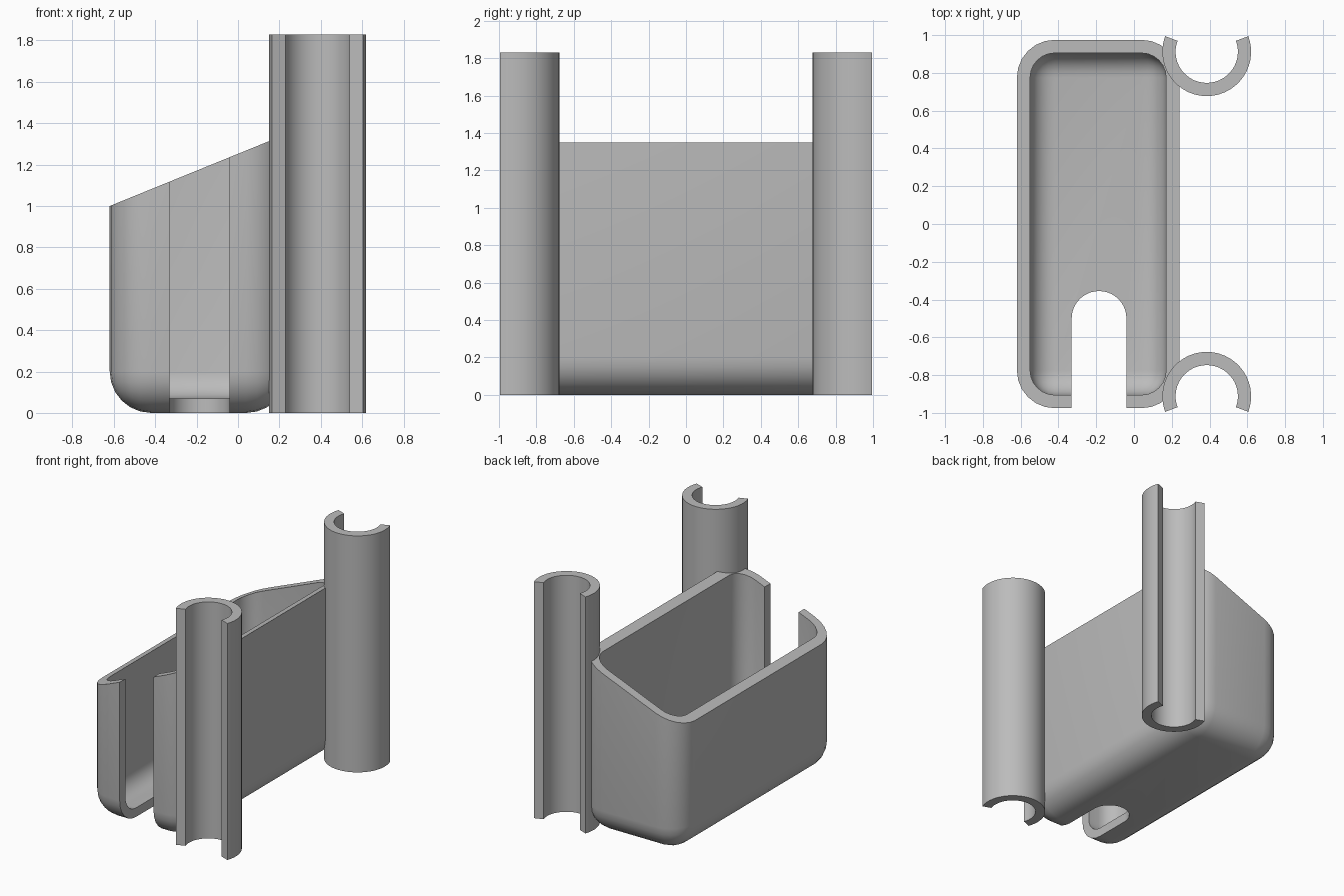
import bpy, bmesh, math

cube = bpy.data.objects.get("Cube")
if cube:
    bpy.data.objects.remove(cube, do_unlink=True)

grey = bpy.data.materials.new("grey plastic")
grey.use_nodes = True
COLOUR = (0.5, 0.5, 0.5, 1)
grey.diffuse_color = COLOUR
grey.node_tree.nodes["Principled BSDF"].inputs["Base Color"].default_value = COLOUR

WALL, RADIUS = 0.07, 0.2
X0, X1, HALF_Y = -0.62, 0.24, 0.975


def make_object(name, bm):
    bmesh.ops.recalc_face_normals(bm, faces=bm.faces)
    mesh = bpy.data.meshes.new(name)
    bm.to_mesh(mesh)
    bm.free()
    mesh.materials.append(grey)
    obj = bpy.data.objects.new(name, mesh)
    bpy.context.collection.objects.link(obj)
    return obj


def prism(name, outline, z0, z1):
    bm = bmesh.new()
    face = bm.faces.new([bm.verts.new((x, y, z0)) for x, y in outline])
    new = bmesh.ops.extrude_face_region(bm, geom=[face])["geom"]
    for v in new:
        if isinstance(v, bmesh.types.BMVert):
            v.co.z = z1
    return make_object(name, bm)


def arc(cx, cy, r, a0, a1, n):
    angles = [math.radians(a0 + (a1 - a0) * i / n) for i in range(n + 1)]
    return [(cx + r * math.cos(a), cy + r * math.sin(a)) for a in angles]


def rounded_tub(name, inset, lift):
    """Block with rounded sides and bottom and a sloping top."""
    bm = bmesh.new()
    bmesh.ops.create_cube(bm, size=1)
    for v in bm.verts:
        v.co.x = X0 + inset if v.co.x < 0 else X1 - inset
        v.co.y = math.copysign(HALF_Y - inset, v.co.y)
        v.co.z = inset if v.co.z < 0 else 1
    edges = [e for e in bm.edges if min(v.co.z for v in e.verts) < 0.9]
    bmesh.ops.bevel(bm, geom=edges, offset=RADIUS - inset, segments=6,
                    profile=0.5, affect='EDGES')
    for v in bm.verts:
        if v.co.z > 0.9:
            v.co.z = 1 + 0.35 * (v.co.x - X0) / (X1 - X0) + lift
    return make_object(name, bm)


def smooth(obj):
    bpy.ops.object.select_all(action='DESELECT')
    obj.select_set(True)
    bpy.context.view_layer.objects.active = obj
    bpy.ops.object.shade_smooth_by_angle(angle=math.radians(30))


def cut(obj, cutter):
    mod = obj.modifiers.new("cut", 'BOOLEAN')
    mod.operation = 'DIFFERENCE'
    mod.solver = 'EXACT'
    mod.object = cutter
    bpy.context.view_layer.objects.active = obj
    bpy.ops.object.modifier_apply(modifier=mod.name)
    bpy.data.objects.remove(cutter, do_unlink=True)


# Hollow tub with a sloping rim
tub = rounded_tub("tub", 0, 0)
cut(tub, rounded_tub("tub_hollow", WALL, 0.2))

# Round-ended slot through the front wall and floor
slot = arc(-0.185, -0.5, 0.145, 0, 180, 20) + [(-0.33, -1.5), (-0.04, -1.5)]
cut(tub, prism("slot_cutter", slot, -0.5, 2))
smooth(tub)

# Tall open clips at the front and back
for name, side in (("front_clip", -1), ("back_clip", 1)):
    ring = (arc(0.385, -0.912, 0.235, -20.5, 200.5, 28)
            + arc(0.385, -0.912, 0.165, 200.5, -20.5, 28))
    smooth(prism(name, [(x, -side * y) for x, y in ring], 0, 1.83))
